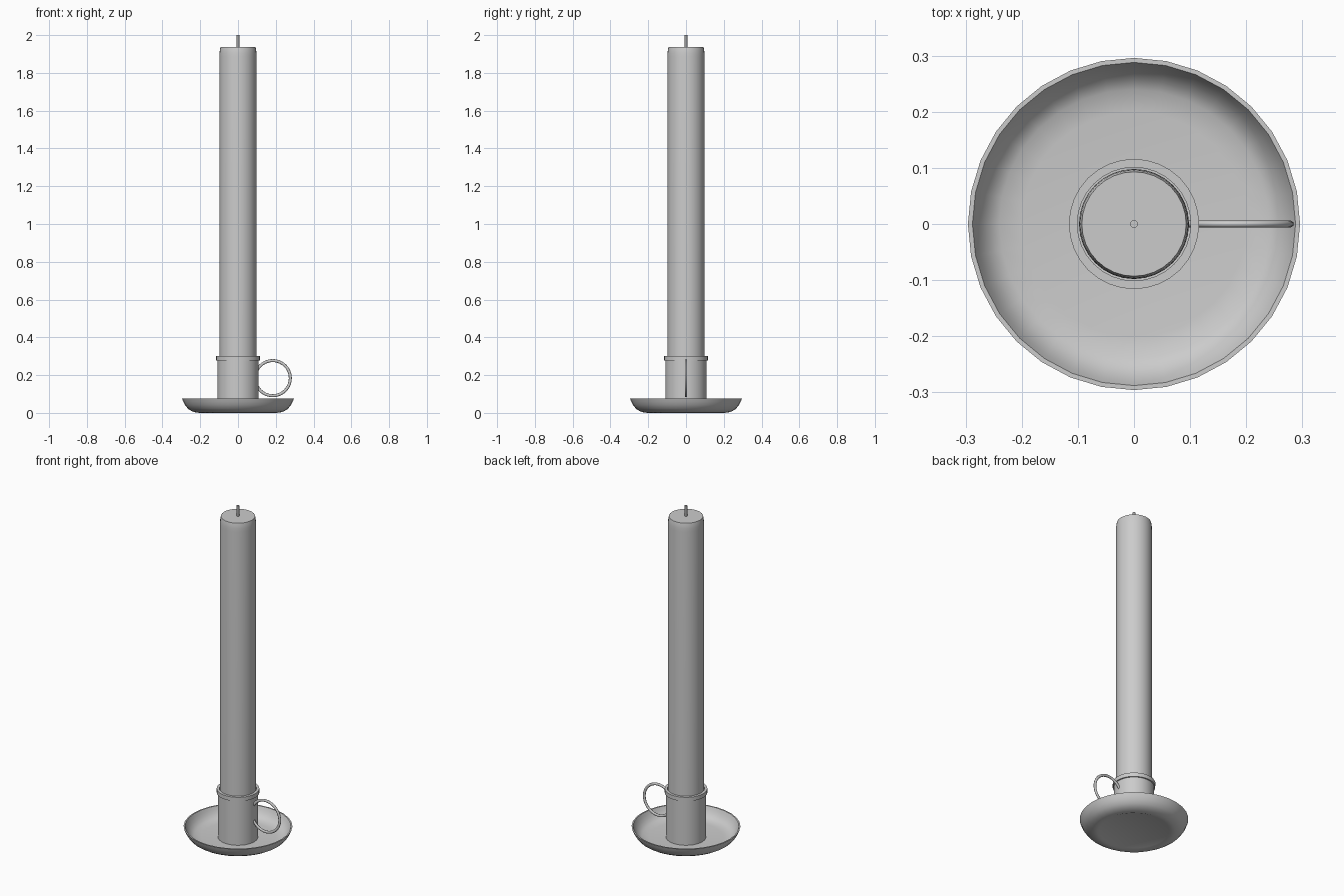
import bpy, bmesh, math

if "Cube" in bpy.data.objects:
    bpy.data.objects.remove(bpy.data.objects["Cube"])


def finish(ob, angle=35):
    bpy.ops.object.select_all(action='DESELECT')
    ob.select_set(True)
    bpy.context.view_layer.objects.active = ob
    bpy.ops.object.shade_smooth_by_angle(angle=math.radians(angle))


def lathe(name, profile, steps=32):
    """Spin an (r, z) profile around the z axis."""
    bm = bmesh.new()
    vs = [bm.verts.new((r, 0, z)) for r, z in profile]
    es = [bm.edges.new(p) for p in zip(vs, vs[1:])]
    bmesh.ops.spin(bm, geom=vs + es, cent=(0, 0, 0), axis=(0, 0, 1),
                   angle=2 * math.pi, steps=steps, use_duplicate=False)
    bmesh.ops.remove_doubles(bm, verts=bm.verts, dist=1e-5)
    bmesh.ops.recalc_face_normals(bm, faces=bm.faces)
    me = bpy.data.meshes.new(name)
    bm.to_mesh(me)
    bm.free()
    ob = bpy.data.objects.new(name, me)
    bpy.context.collection.objects.link(ob)
    finish(ob)
    return ob


# Shallow dish with a rounded, upturned wall
lathe("drip_dish", [
    (0, 0.004), (0.19, 0.004), (0.2, 0), (0.222, 0.002), (0.245, 0.009),
    (0.265, 0.022), (0.281, 0.042), (0.29, 0.06), (0.296, 0.075),
    (0.288, 0.075), (0.281, 0.058), (0.271, 0.041), (0.258, 0.026),
    (0.24, 0.015), (0.2, 0.01), (0, 0.01)])

# Hollow socket with a raised collar at the top
lathe("candle_socket", [
    (0.101, 0.011), (0.109, 0.011), (0.109, 0.278), (0.116, 0.278),
    (0.116, 0.302), (0.101, 0.302), (0.101, 0.011)])

# Candle with a softened top edge
lathe("candle", [
    (0, 0.012), (0.098, 0.012), (0.098, 1.885), (0.0975, 1.905),
    (0.096, 1.922), (0.093, 1.936), (0, 1.936)])

# Wick
lathe("wick", [(0, 1.93), (0.007, 1.93), (0.007, 2.0), (0, 2.0)], 12)

# Finger ring, slightly flattened front to back
bpy.ops.mesh.primitive_torus_add(
    major_segments=40, minor_segments=12, major_radius=0.093,
    minor_radius=0.008, location=(0.184, 0, 0.184),
    rotation=(math.pi / 2, 0, 0))
ring = bpy.context.object
ring.name = "finger_ring"
ring.scale = (1, 1, 0.8)
finish(ring, 60)
